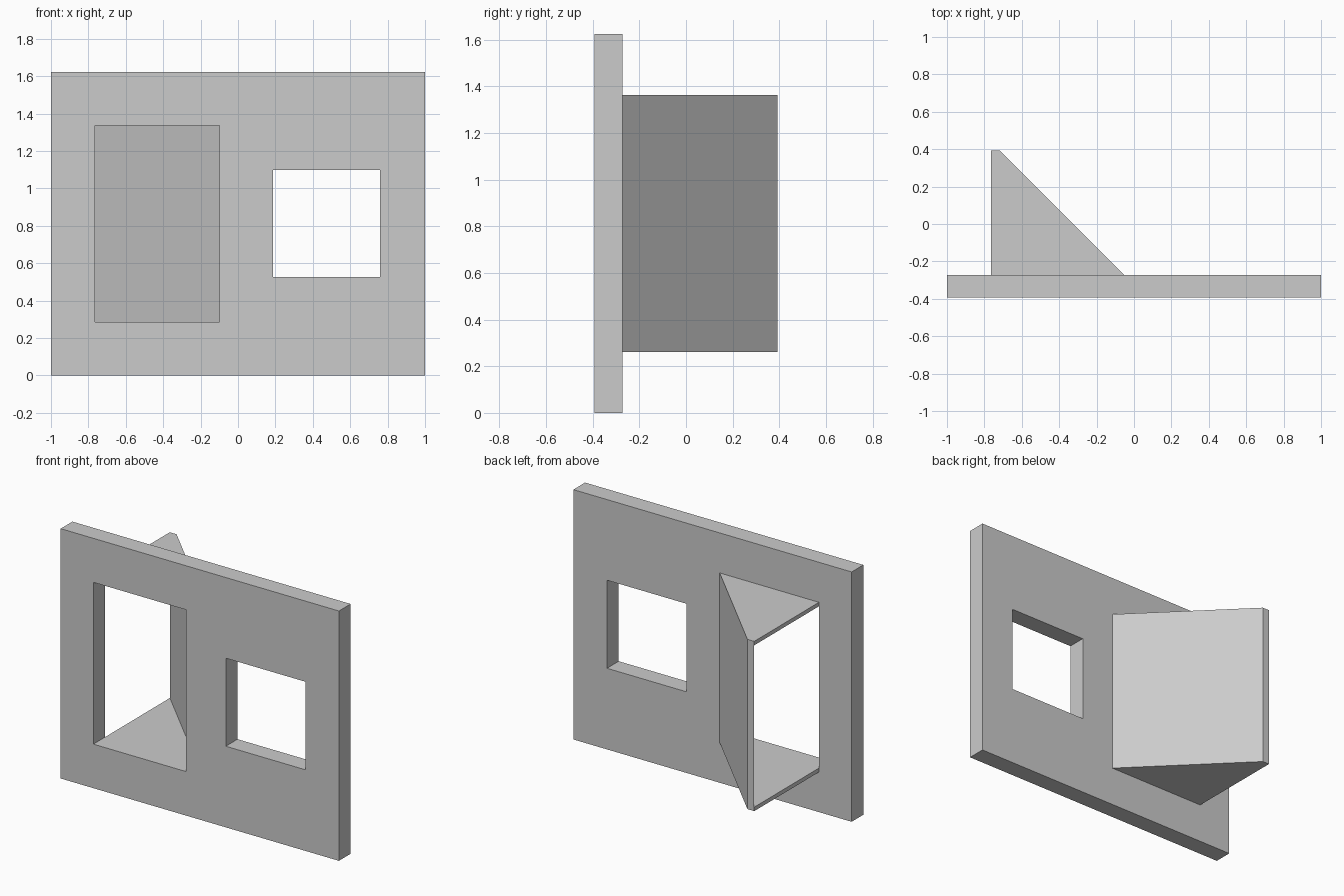
import bpy
import bmesh

default_cube = bpy.data.objects.get("Cube")
if default_cube:
    bpy.data.objects.remove(default_cube, do_unlink=True)

grey = bpy.data.materials.new("plain_grey")
grey.use_nodes = True
colour = (0.6, 0.6, 0.6, 1)
grey.diffuse_color = colour
grey.node_tree.nodes["Principled BSDF"].inputs["Base Color"].default_value = colour


def prism(name, outline, z0, z1):
    """Extrude a plan outline from z0 up to z1."""
    bm = bmesh.new()
    base = bm.faces.new([bm.verts.new((x, y, z0)) for x, y in outline])
    grown = bmesh.ops.extrude_face_region(bm, geom=[base])["geom"]
    top = [v for v in grown if isinstance(v, bmesh.types.BMVert)]
    bmesh.ops.translate(bm, verts=top, vec=(0, 0, z1 - z0))
    bmesh.ops.recalc_face_normals(bm, faces=bm.faces)
    mesh = bpy.data.meshes.new(name)
    bm.to_mesh(mesh)
    bm.free()
    mesh.materials.append(grey)
    obj = bpy.data.objects.new(name, mesh)
    bpy.context.collection.objects.link(obj)
    return obj


def rect(x0, x1, y0, y1):
    return [(x0, y0), (x1, y0), (x1, y1), (x0, y1)]


def cut(obj, cutter):
    """Subtract the cutter, apply the result and remove the cutter."""
    cutter.hide_render = True
    mod = obj.modifiers.new("opening", "BOOLEAN")
    mod.operation = "DIFFERENCE"
    mod.solver = "EXACT"
    mod.object = cutter
    bpy.context.view_layer.objects.active = obj
    bpy.ops.object.modifier_apply(modifier=mod.name)
    bpy.data.objects.remove(cutter, do_unlink=True)


FRONT, BACK, TIP = -0.392, -0.272, 0.392    # wall faces and hood tip, along y
LEFT, RIGHT = -0.765, -0.1                  # doorway sides, along x
LOW, HIGH, SHEET = 0.286, 1.337, 0.026      # doorway heights and hood plate

# Wall with a tall doorway and a square window
wall = prism("wall", rect(-1, 1, FRONT, BACK), 0, 1.623)
cut(wall, prism("doorway_cutter", rect(LEFT, RIGHT, FRONT - 0.1, BACK + 0.1), LOW, HIGH))
cut(wall, prism("window_cutter", rect(0.187, 0.758, FRONT - 0.1, BACK + 0.1), 0.527, 1.099))

# Slanted hood behind the doorway, open to the wall and to one side
hood = prism("hood", [(LEFT, BACK), (-0.052, BACK), (-0.716, TIP), (LEFT, TIP)],
             LOW - SHEET, HIGH + SHEET)
d = 0.1
cut(hood, prism("hood_cutter", [(LEFT - d, BACK - d), (RIGHT + d, BACK - d),
                                (LEFT - d, TIP + 0.001 + d)], LOW, HIGH))
